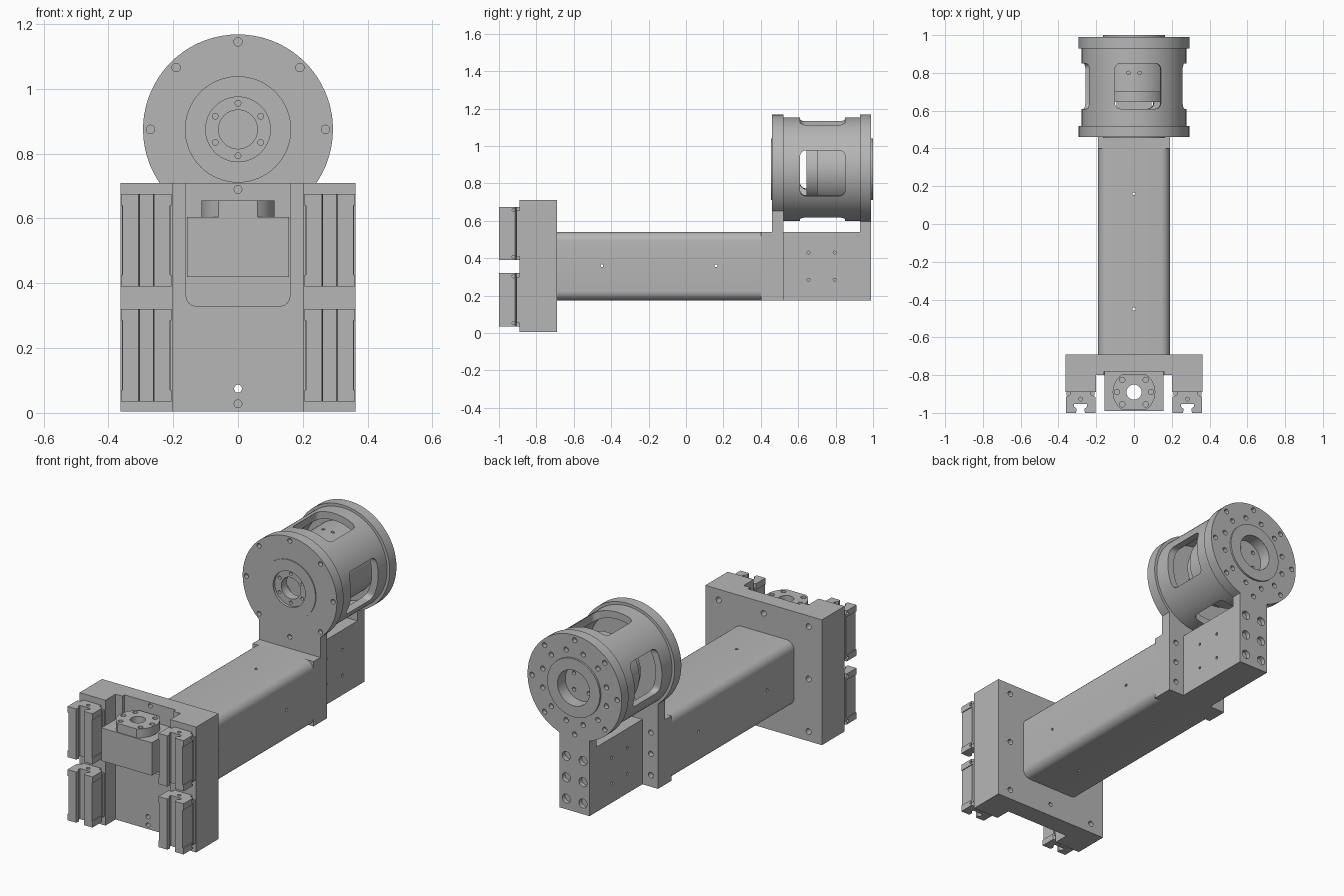
import bpy, bmesh
from math import sin, cos, pi, acos, radians
from mathutils import Matrix, Vector

cube = bpy.data.objects.get("Cube")
if cube:
    bpy.data.objects.remove(cube, do_unlink=True)

grey = bpy.data.materials.new("machined_grey")
grey.use_nodes = True
grey.diffuse_color = (0.47, 0.47, 0.47, 1)
grey.node_tree.nodes["Principled BSDF"].inputs["Base Color"].default_value = (0.47, 0.47, 0.47, 1)

TURN = {"X": Matrix.Rotation(pi / 2, 4, "Y"), "Y": Matrix.Rotation(pi / 2, 4, "X"), "Z": Matrix.Identity(4)}
parts = []


def finish(name, bm):
    bmesh.ops.recalc_face_normals(bm, faces=bm.faces)
    mesh = bpy.data.meshes.new(name)
    bm.to_mesh(mesh)
    bm.free()
    mesh.materials.append(grey)
    ob = bpy.data.objects.new(name, mesh)
    bpy.context.collection.objects.link(ob)
    parts.append(ob)
    return ob


def box(name, x, y, z, round_axis=None, radius=0.05, turn=None):
    """Box from (min, max) ranges, optionally rounded along one axis."""
    bm = bmesh.new()
    size = [r[1] - r[0] for r in (x, y, z)]
    mid = Vector([(r[1] + r[0]) / 2 for r in (x, y, z)])
    bmesh.ops.create_cube(bm, size=1, matrix=Matrix.Diagonal((*size, 1)))
    if round_axis is not None:
        edges = [e for e in bm.edges
                 if abs((e.verts[0].co - e.verts[1].co)[round_axis]) > 1e-4]
        bmesh.ops.bevel(bm, geom=edges, offset=radius, segments=6, profile=0.5, affect="EDGES")
    bm.transform(Matrix.Translation(mid) @ (turn or Matrix.Identity(4)))
    return finish(name, bm)


def rods(name, centres, radius, length, axis, sides=20):
    """One or more cylinders lying along an axis."""
    bm = bmesh.new()
    for c in centres:
        bmesh.ops.create_cone(bm, cap_ends=True, segments=sides, radius1=radius, radius2=radius,
                              depth=length, matrix=Matrix.Translation(c) @ TURN[axis])
    return finish(name, bm)


def prism(name, outline, lo, hi, axis):
    """Extrude a 2D outline along Y (outline in xz) or Z (outline in xy)."""
    bm = bmesh.new()
    place = (lambda u, v, w: (u, w, v)) if axis == "Y" else (lambda u, v, w: (u, v, w))
    face = bm.faces.new([bm.verts.new(place(u, v, lo)) for u, v in outline])
    ext = bmesh.ops.extrude_face_region(bm, geom=[face])
    move = Vector(place(0, 0, hi - lo))
    bmesh.ops.translate(bm, verts=[g for g in ext["geom"] if isinstance(g, bmesh.types.BMVert)], vec=move)
    return finish(name, bm)


def cut(ob, *cutters):
    for c in cutters:
        mod = ob.modifiers.new("cut", "BOOLEAN")
        mod.operation, mod.solver, mod.object = "DIFFERENCE", "EXACT", c
        deps = bpy.context.evaluated_depsgraph_get()
        mesh = bpy.data.meshes.new_from_object(ob.evaluated_get(deps))
        ob.modifiers.clear()
        ob.data = mesh


def drop(*cutters):
    for c in cutters:
        parts.remove(c)
        bpy.data.objects.remove(c, do_unlink=True)


def carve(ob, *cutters):
    cut(ob, *cutters)
    drop(*cutters)


def ring(n, r, y, start=0.0):
    return [(r * cos(start + 2 * pi * i / n), y, AXIS + r * sin(start + 2 * pi * i / n)) for i in range(n)]


AXIS, R = 0.875, 0.293
SIDES = (-1, 1)

# Carriage base plate with nut pocket and bolt holes
plate = box("base_plate", (-0.363, 0.363), (-0.8, -0.69), (0.005, 0.71))
carve(plate,
      box("pocket", (-0.16, 0.16), (-0.9, -0.78), (0.33, 0.9), 1, 0.03),
      rods("through", [(0, -0.75, 0.075)], 0.012, 0.4, "Y"),
      rods("front_bolts", [(0, -0.8, 0.028), (0, -0.78, 0.69)], 0.012, 0.06, "Y"),
      rods("back_bolts", [(s * 0.28, -0.69, z) for s in SIDES for z in (0.06, 0.355, 0.65)]
           + [(0, -0.69, 0.65)], 0.016, 0.08, "Y"))

# Guide ribs and the four slotted carriages
for s in SIDES:
    side = "left" if s > 0 else "right"
    box(side + "_rib", sorted((s * 0.202, s * 0.363)), (-0.89, -0.8), (0.005, 0.71))
    for z0, level in ((0.035, "lower"), (0.39, "upper")):
        z1 = z0 + 0.285

        def block(name, half, lo, hi):
            p = [(half, -1), (half, -0.915), (0.055, -0.905), (0.055, -0.89)]
            slot = [(0.034, -0.953), (0.034, -0.967), (0.02, -0.98), (0.024, -1)]
            outline = p + [(-x, y) for x, y in p[::-1]] + [(-x, y) for x, y in slot[::-1]] + slot
            return prism(name, [(s * 0.283 + x, y) for x, y in outline], lo, hi, "Z")

        name = f"{side}_{level}_carriage"
        block(name, 0.073, z0 + 0.035, z1 - 0.035)
        for tag, lo in (("bottom", z0), ("top", z1 - 0.035)):
            cap = block(f"{name}_{tag}_cap", 0.078, lo, lo + 0.035)
            carve(cap, rods("grease_port", [(s * 0.283, -0.927, z0 if tag == "bottom" else z1)],
                            0.01, 0.03, "Z"),
                  rods("side_port", [(s * 0.361, -0.922, lo + 0.018)], 0.008, 0.03, "X"))
        box(name + "_foot", (s * 0.283 - 0.075, s * 0.283 + 0.075), (-0.907, -0.89), (z0 + 0.02, z1 - 0.02))

# Screw nut: housing plus round flange with two flats
bore = rods("bore", [(0, -0.89, 0.5)], 0.04, 0.6, "Z", 32)
housing = box("nut_housing", (-0.157, 0.157), (-0.99, -0.78), (0.42, 0.605))
cut(housing, bore)
flat = acos(0.06 / 0.113)
arc = [-flat + 2 * flat * i / 12 for i in range(13)]
outline = [(0.113 * cos(a + h), -0.89 + 0.113 * sin(a + h)) for h in (0, pi) for a in arc]
flange = prism("nut_flange", outline, 0.605, 0.655, "Z")
cut(flange, bore)
carve(flange, rods("flange_bolts", [(s * x, -0.89 + y, 0.65) for s in SIDES
                                    for x, y in ((0.09, 0), (0.062, 0.065), (0.062, -0.065))],
                   0.014, 0.06, "Z"))
drop(bore)

# Rounded arm beam
beam = box("arm_beam", (-0.19, 0.19), (-0.69, 0.4), (0.175, 0.54), 1, 0.05)
carve(beam, rods("top_pins", [(0, y, 0.36) for y in (-0.45, 0.16)], 0.008, 1, "Z", 12),
      rods("side_pins", [(0, y, 0.36) for y in (-0.45, 0.16)], 0.008, 1, "X", 12))


# End bracket: two plates with round heads and a narrow web between them
def head_plate(name, half, lo, hi):
    a0 = acos(half / R)
    n = 64
    pts = [(R * cos(t), AXIS + R * sin(t)) for t in (-a0 + (pi + 2 * a0) * i / n for i in range(n + 1))]
    return prism(name, pts + [(-half, 0.175), (half, 0.175)], lo, hi, "Y")


box("beam_end_block", (-0.19, 0.19), (0.4, 0.46), (0.175, 0.54))
front = head_plate("front_head_plate", 0.19, 0.46, 0.52)
rear = head_plate("rear_head_plate", 0.093, 0.93, 0.99)
web = box("bracket_web", (-0.093, 0.093), (0.52, 0.93), (0.175, 0.54))
carve(web, rods("web_holes", [(s * 0.093, y, z) for s in SIDES for y in (0.655, 0.795)
                              for z in (0.285, 0.43)], 0.008, 0.04, "X", 12))

# Raised bosses with stepped bores
front_boss = rods("front_boss", [(0, 0.458, AXIS)], 0.164, 0.006, "Y", 64)
rear_boss = rods("rear_boss", [(0, 0.995, AXIS)], 0.164, 0.01, "Y", 64)
recess = rods("recess", [(0, 0.45, AXIS)], 0.1, 0.04, "Y", 48)
front_bore = rods("front_bore", [(0, 0.5, AXIS)], 0.06, 0.2, "Y", 48)
rear_bore = rods("rear_bore", [(0, 0.97, AXIS)], 0.1, 0.2, "Y", 48)
cut(front, recess, front_bore)
cut(front_boss, recess)
cut(rear, rear_bore)
cut(rear_boss, rear_bore)
drop(recess, front_bore, rear_bore)
carve(front, rods("hub_bolts", ring(6, 0.081, 0.47, pi / 2), 0.009, 0.06, "Y", 16),
      rods("head_bolts", ring(8, 0.27, 0.46), 0.013, 0.05, "Y"),
      rods("plate_bolts", [(s * 0.145, 0.52, z) for s in SIDES for z in (0.24, 0.36, 0.48)],
           0.015, 0.06, "Y"))
carve(rear, rods("rim_bolts", ring(8, 0.265, 0.99), 0.014, 0.05, "Y"),
      rods("inner_bolts", ring(12, 0.205, 0.99, pi / 12), 0.014, 0.05, "Y"),
      rods("web_bolts", [(s * 0.052, 0.99, z) for s in SIDES for z in (0.235, 0.355, 0.475)],
           0.025, 0.05, "Y"))

# Drum housing: tube with four rounded windows, slightly turned
drum = rods("drum_housing", [(0, 0.725, AXIS)], 0.277, 0.41, "Y", 96)
carve(drum, rods("hollow", [(0, 0.725, AXIS)], 0.237, 0.6, "Y", 96))
for i in range(2):
    spin = Matrix.Rotation(radians(4.7 + 90 * i), 4, "Y")
    carve(drum, box("window", (-0.122, 0.122), (0.61, 0.85), (AXIS - 0.5, AXIS + 0.5), 2, 0.03, spin))

# Motor inside the drum
motor = rods("motor_core", [(0, 0.815, AXIS)], 0.2, 0.23, "Y", 64)
rods("motor_collar", [(0, 0.675, AXIS)], 0.17, 0.06, "Y", 64)
carve(motor, rods("motor_bolts", ring(4, 0.065, 0.93, pi / 4), 0.011, 0.04, "Y", 16),
      rods("motor_pins", [(x, 0.8, AXIS + 0.2) for x in (-0.03, 0.03)], 0.009, 0.05, "Z", 12))

# Smooth round walls, keep hard edges crisp
for ob in parts:
    ob.data.shade_smooth()
    ob.data.set_sharp_from_angle(angle=radians(30))
